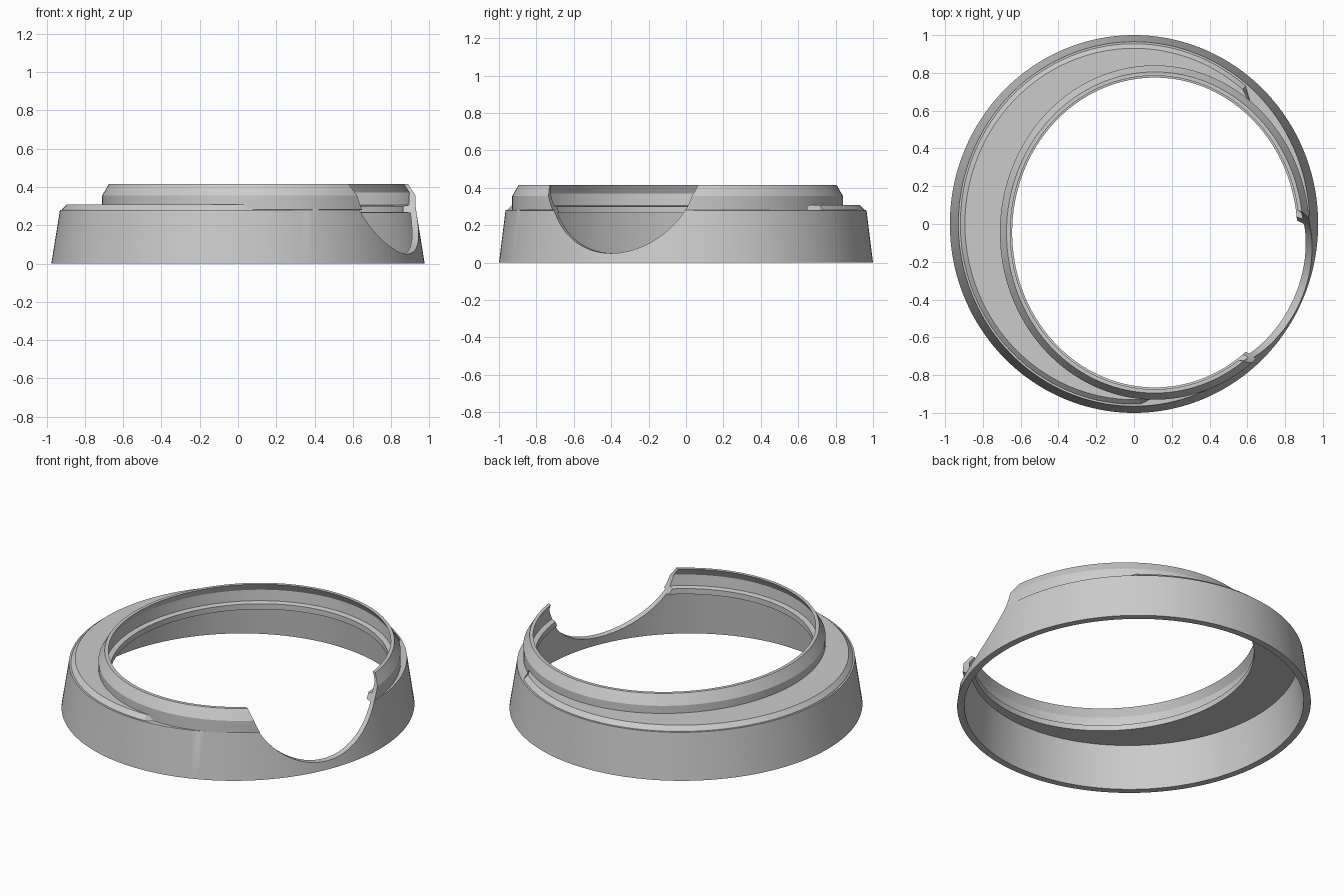
import bpy, bmesh, math
from mathutils import Matrix

cube = bpy.data.objects.get("Cube")
if cube:
    bpy.data.objects.remove(cube, do_unlink=True)

COLOUR = (0.6, 0.6, 0.6, 1)
grey = bpy.data.materials.new("light grey")
grey.use_nodes = True
grey.diffuse_color = COLOUR
grey.node_tree.nodes["Principled BSDF"].inputs["Base Color"].default_value = COLOUR

BODY = (0, 0)              # centre of the wide base
NECK = (0.11, -0.045)      # centre of the offset neck


def finish(name, bm):
    """Turn a closed bmesh into an object with outward normals."""
    bmesh.ops.recalc_face_normals(bm, faces=bm.faces)
    if bm.calc_volume(signed=True) < 0:
        bmesh.ops.reverse_faces(bm, faces=bm.faces)
    mesh = bpy.data.meshes.new(name)
    bm.to_mesh(mesh)
    bm.free()
    mesh.materials.append(grey)
    obj = bpy.data.objects.new(name, mesh)
    bpy.context.collection.objects.link(obj)
    return obj


def sweep(name, rings, start=0, end=360, steps=160):
    """Skin a closed cross-section of ellipses (centre, rx, ry, z) over an arc."""
    bm = bmesh.new()
    full = end - start == 360
    sections = []
    for i in range(steps if full else steps + 1):
        a = math.radians(start + (end - start) * i / steps)
        sections.append([bm.verts.new((c[0] + rx * math.cos(a), c[1] + ry * math.sin(a), z))
                         for c, rx, ry, z in rings])
    n = len(rings)
    for i in range(steps):
        s, t = sections[i], sections[(i + 1) % len(sections)]
        for j in range(n):
            k = (j + 1) % n
            bm.faces.new((s[j], t[j], t[k], s[k]))
    if not full:
        bm.faces.new(sections[0])
        bm.faces.new(sections[-1])
    return finish(name, bm)


def subtract(target, cutter):
    """Cut with the first solver that leaves a sound mesh."""
    cut = target.modifiers.new("scoop", 'BOOLEAN')
    cut.operation = 'DIFFERENCE'
    cut.object = cutter
    for solver in ('MANIFOLD', 'FLOAT', 'EXACT'):
        cut.solver = solver
        bpy.context.view_layer.update()
        result = target.evaluated_get(bpy.context.evaluated_depsgraph_get())
        if len(result.data.polygons) > 1000:
            bpy.context.view_layer.objects.active = target
            bpy.ops.object.modifier_apply(modifier=cut.name)
            break
    else:
        target.modifiers.remove(cut)
    bpy.data.objects.remove(cutter, do_unlink=True)


def smooth(obj):
    bpy.ops.object.select_all(action='DESELECT')
    obj.select_set(True)
    bpy.context.view_layer.objects.active = obj
    bpy.ops.object.shade_smooth_by_angle(angle=math.radians(25))


# Hollow tapered base with the offset neck and its inner ledge
body = sweep("ring_body", [
    (BODY, 0.975, 1.0, 0),
    (BODY, 0.93, 0.965, 0.28),
    (NECK, 0.82, 0.885, 0.281),
    (NECK, 0.82, 0.885, 0.355),
    (NECK, 0.785, 0.85, 0.415),
    (NECK, 0.765, 0.83, 0.415),
    (NECK, 0.79, 0.855, 0.37),
    (NECK, 0.785, 0.85, 0.305),
    (NECK, 0.755, 0.82, 0.3),
    (NECK, 0.755, 0.82, 0.266),
    (BODY, 0.90, 0.935, 0.265),
    (BODY, 0.935, 0.96, 0),
])

# Raised crescent shoulder around the neck
shoulder = sweep("crescent_shoulder", [
    (BODY, 0.922, 0.957, 0.27),
    (BODY, 0.918, 0.953, 0.285),
    (BODY, 0.895, 0.93, 0.308),
    (NECK, 0.80, 0.865, 0.308),
    (NECK, 0.80, 0.865, 0.27),
], 50, 272, 110)

# Round scoop cut through the side wall
bm = bmesh.new()
bmesh.ops.create_cone(bm, cap_ends=True, segments=128, radius1=0.43, radius2=0.43, depth=0.9)
bm.transform(Matrix.Rotation(math.radians(-24.4), 4, 'Z')
             @ Matrix.Translation((0.85, 0, 0.48))
             @ Matrix.Rotation(math.radians(90), 4, 'Y'))
scoop = finish("scoop_cutter", bm)
scoop.hide_render = True
subtract(body, scoop)

for part in (body, shoulder):
    smooth(part)
